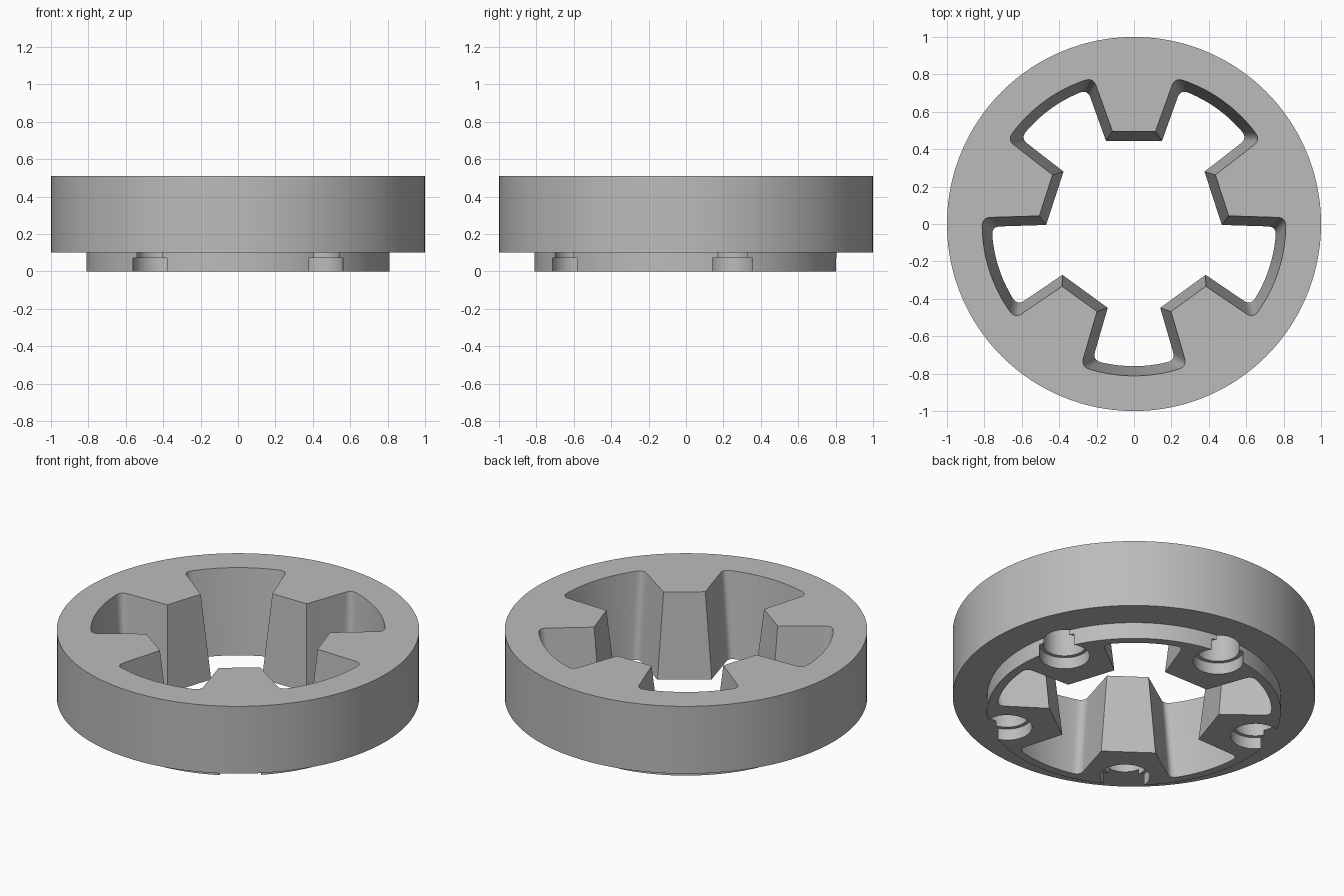
import bpy, bmesh, math
from mathutils import Vector, Matrix

cube = bpy.data.objects.get("Cube")
if cube:
    bpy.data.objects.remove(cube, do_unlink=True)

TEETH = 5
HEIGHT = 0.51
STEP = 2 * math.pi / TEETH

grey = bpy.data.materials.new("plain_grey")
grey.use_nodes = True
colour = (0.5, 0.5, 0.5, 1)
grey.diffuse_color = colour
grey.node_tree.nodes["Principled BSDF"].inputs["Base Color"].default_value = colour


def loft(name, loops):
    """Closed solid skinned through a stack of equal-length point loops."""
    bm = bmesh.new()
    rows = [[bm.verts.new(p) for p in loop] for loop in loops]
    for low, high in zip(rows, rows[1:]):
        for i in range(len(low)):
            j = (i + 1) % len(low)
            bm.faces.new((low[i], low[j], high[j], high[i]))
    bm.faces.new(rows[0][::-1])
    bm.faces.new(rows[-1])
    bmesh.ops.recalc_face_normals(bm, faces=bm.faces)
    mesh = bpy.data.meshes.new(name)
    bm.to_mesh(mesh)
    bm.free()
    obj = bpy.data.objects.new(name, mesh)
    mesh.materials.append(grey)
    bpy.context.collection.objects.link(obj)
    return obj


def circle(radius, z, count, centre=(0, 0)):
    return [(centre[0] + radius * math.cos(2 * math.pi * i / count),
             centre[1] + radius * math.sin(2 * math.pi * i / count), z)
            for i in range(count)]


def cut(target, cutter):
    cutter.hide_render = True
    mod = target.modifiers.new("cut", "BOOLEAN")
    mod.operation = "DIFFERENCE"
    mod.solver = "EXACT"
    mod.object = cutter
    bpy.context.view_layer.objects.active = target
    bpy.ops.object.modifier_apply(modifier=mod.name)
    bpy.data.objects.remove(cutter, do_unlink=True)


def opening(z):
    """Star-shaped bore outline, tapering with height."""
    t = z / HEIGHT
    tip_r = 0.445 + 0.05 * t
    tip_w = 0.15 - 0.035 * t
    outer = 0.76 + 0.052 * t
    lean = 0.36
    fillet = 0.045
    # where the leaning tooth side meets the outer arc
    lo, hi = tip_r, outer
    for _ in range(40):
        mid = (lo + hi) / 2
        if math.hypot(mid, tip_w + lean * (mid - tip_r)) < outer:
            lo = mid
        else:
            hi = mid
    corner = Vector((lo, tip_w + lean * (lo - tip_r)))
    tip = Vector((tip_r, tip_w))
    start = corner - (corner - tip).normalized() * fillet
    a0 = math.atan2(corner.y, corner.x) + fillet / outer
    arc0 = Vector((outer * math.cos(a0), outer * math.sin(a0)))
    half = [tip]
    for i in range(9):
        s = i / 8
        half.append(start * (1 - s) ** 2 + corner * 2 * s * (1 - s) + arc0 * s * s)
    for i in range(1, 9):
        a = a0 + (STEP / 2 - a0) * i / 8
        half.append(Vector((outer * math.cos(a), outer * math.sin(a))))
    # mirror about the middle of the slot
    flip = Matrix.Rotation(STEP, 2)
    slot = half + [flip @ Vector((p.x, -p.y)) for p in half[-2::-1]]
    points = []
    for k in range(TEETH):
        turn = Matrix.Rotation(math.pi / 2 + k * STEP, 2)
        points += [(*(turn @ p), z) for p in slot]
    return points


# Wide ring with a narrower locating lip underneath
body = loft("toothed_ring", [circle(0.81, 0, 160), circle(0.81, 0.1, 160),
                             circle(1, 0.1, 160), circle(1, HEIGHT, 160)])

# Tapered bore leaving five inward teeth
cut(body, loft("bore_cutter", [opening(-0.05), opening(HEIGHT + 0.05)]))

# Stepped blind hole under each tooth, breaking out through the lip
for k in range(TEETH):
    angle = math.pi / 2 + k * STEP
    centre = (0.722 * math.cos(angle), 0.722 * math.sin(angle))
    cut(body, loft("hole_cutter", [circle(r, z, 48, centre) for r, z in
                                   ((0.138, -0.05), (0.138, 0.07),
                                    (0.117, 0.07), (0.117, 0.27))]))

bpy.ops.object.select_all(action="DESELECT")
body.select_set(True)
bpy.context.view_layer.objects.active = body
bpy.ops.object.shade_smooth_by_angle(angle=math.radians(30))
